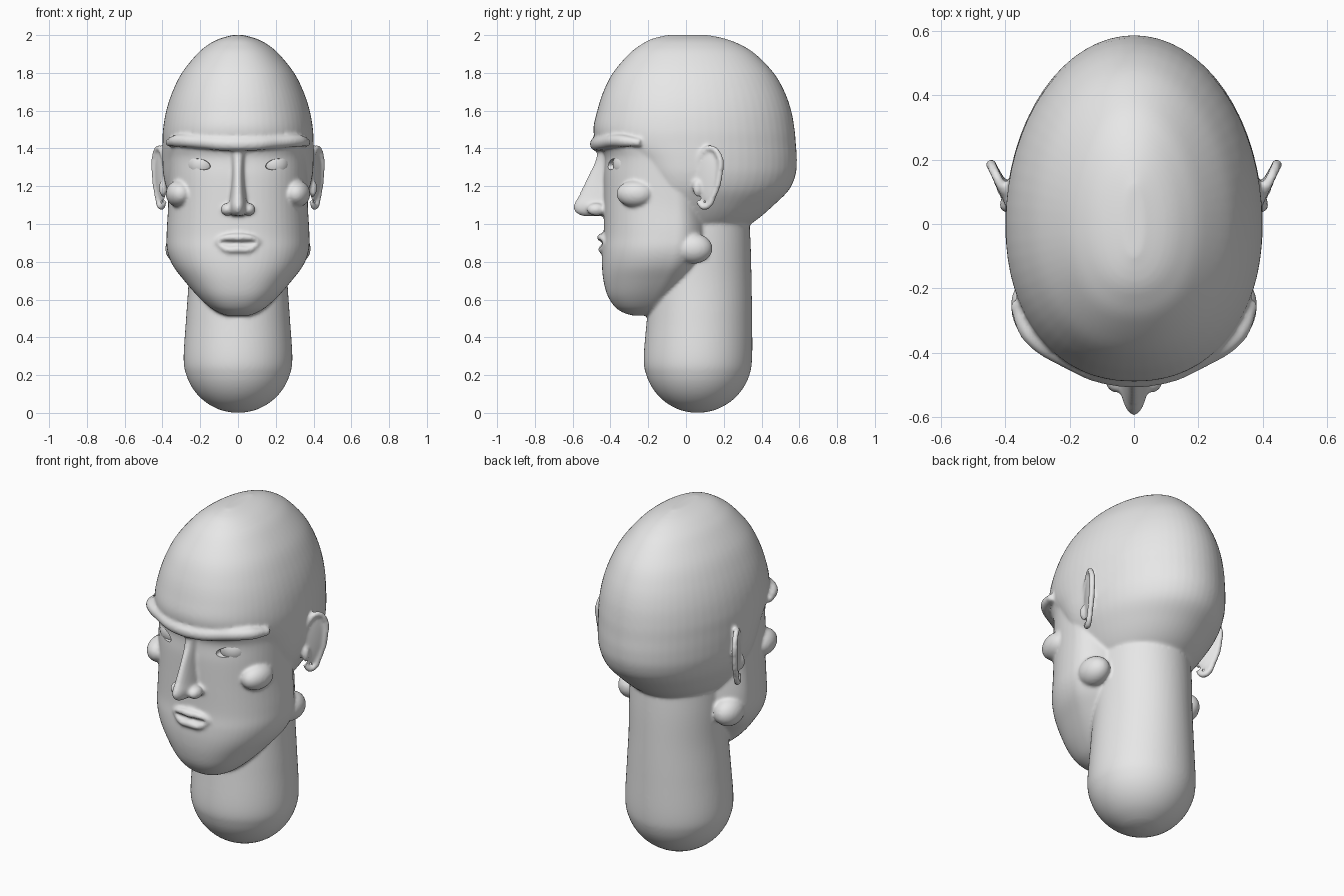
import bpy, bmesh, math
from mathutils import Matrix, Vector

cube = bpy.data.objects.get("Cube")
if cube:
    bpy.data.objects.remove(cube, do_unlink=True)

grey = bpy.data.materials.new("plain_grey")
grey.use_nodes = True
grey.diffuse_color = (0.8, 0.8, 0.8, 1)
grey.node_tree.nodes["Principled BSDF"].inputs["Base Color"].default_value = (0.8, 0.8, 0.8, 1)


def catmull(rows, steps=6):
    """Smoothly resample a list of rows."""
    out = []
    for i in range(len(rows) - 1):
        a, b, c, d = rows[max(i - 1, 0)], rows[i], rows[i + 1], rows[min(i + 2, len(rows) - 1)]
        for s in range(steps):
            t = s / steps
            out.append([q + 0.5 * t * (r - p + t * (2*p - 5*q + 4*r - e + t * (3*(q - r) + e - p)))
                        for p, q, r, e in zip(a, b, c, d)])
    return out + [rows[-1]]


def loft(bm, rows, power=2.2, count=64):
    """Stack rings of (height, half width, front y, middle y, back y)."""
    rings = []
    for z, w, front, mid, back in catmull(rows):
        ring = []
        for k in range(count):
            a = math.tau * k / count
            c, s = math.cos(a), math.sin(a)
            p = 2 / power if s < 0 else 1
            reach = mid - front if s < 0 else back - mid
            x = math.copysign(abs(c) ** p, c) * w
            y = mid + math.copysign(abs(s) ** p, s) * reach
            ring.append(bm.verts.new((x, y, z)))
        rings.append(ring)
    for low, high in zip(rings, rings[1:]):
        for k in range(count):
            n = (k + 1) % count
            bm.faces.new((low[k], low[n], high[n], high[k]))
    bm.faces.new(rings[0][::-1])
    bm.faces.new(rings[-1])


def blob(bm, centre, scale, turn=0, tilt=0):
    m = (Matrix.Translation(centre) @ Matrix.Rotation(turn, 4, 'Z')
         @ Matrix.Rotation(tilt, 4, 'Y') @ Matrix.Diagonal((*scale, 1)))
    bmesh.ops.create_uvsphere(bm, u_segments=32, v_segments=20, radius=1, matrix=m)


def tube(bm, points):
    """Tapered tube through points of (x, y, z, radius)."""
    cu = bpy.data.curves.new("path", 'CURVE')
    cu.dimensions, cu.bevel_depth, cu.use_fill_caps = '3D', 1, True
    sp = cu.splines.new('BEZIER')
    sp.bezier_points.add(len(points) - 1)
    for bp, (x, y, z, r) in zip(sp.bezier_points, points):
        bp.co, bp.radius = (x, y, z), r
        bp.handle_left_type = bp.handle_right_type = 'AUTO'
    ob = bpy.data.objects.new("path", cu)
    bpy.context.collection.objects.link(ob)
    me = bpy.data.meshes.new_from_object(ob.evaluated_get(bpy.context.evaluated_depsgraph_get()))
    bm.from_mesh(me)
    bpy.data.objects.remove(ob)
    bpy.data.meshes.remove(me)


def make_object(name, bm):
    bmesh.ops.recalc_face_normals(bm, faces=bm.faces)
    me = bpy.data.meshes.new(name)
    bm.to_mesh(me)
    bm.free()
    me.materials.append(grey)
    ob = bpy.data.objects.new(name, me)
    bpy.context.collection.objects.link(ob)
    return ob


def smooth(ob):
    bpy.ops.object.select_all(action='DESELECT')
    ob.select_set(True)
    bpy.context.view_layer.objects.active = ob
    bpy.ops.object.shade_smooth_by_angle(angle=math.radians(45))


bm = bmesh.new()

# Cranium
loft(bm, [(0.97, .24, -.10, 0, .30), (1.03, .29, -.15, 0, .385), (1.10, .335, -.20, 0, .465),
          (1.18, .375, -.25, 0, .545), (1.26, .395, -.30, 0, .58), (1.34, .40, -.37, 0, .587),
          (1.42, .40, -.465, 0, .582), (1.50, .397, -.49, 0, .575), (1.60, .38, -.47, 0, .557),
          (1.70, .347, -.438, 0, .522), (1.80, .297, -.387, 0, .464), (1.90, .217, -.302, 0, .367),
          (1.95, .157, -.237, 0, .287), (1.98, .10, -.18, 0, .21), (2.0, .03, -.10, 0, .12)])

# Face and jaw
loft(bm, [(.515, .06, -.28, -.24, -.18), (.53, .10, -.33, -.20, -.10), (.56, .15, -.375, -.20, -.05),
          (.62, .215, -.415, -.17, 0), (.70, .285, -.437, -.12, .05), (.78, .345, -.445, -.08, .10),
          (.86, .375, -.443, -.06, .14), (.95, .378, -.435, -.05, .14), (1.10, .37, -.435, -.05, .13),
          (1.25, .37, -.435, -.05, .13), (1.35, .372, -.43, -.05, .13), (1.42, .375, -.45, -.05, .12),
          (1.50, .35, -.43, -.05, .10), (1.58, .28, -.35, -.05, .10)], power=2.35)

# Neck with a rounded base
base = [(.29 * (1 - math.cos(a)), .288 * math.sin(a), .06 - .284 * math.sin(a), .06,
         .06 + .29 * math.sin(a)) for a in (.1, .35, .65, .95, 1.25, math.pi / 2)]
loft(bm, base + [(.50, .275, -.207, .06, .35), (.70, .262, -.19, .06, .347),
                 (.90, .26, -.17, .06, .342), (1.10, .25, -.15, .06, .33)], power=2)

# Nose
loft(bm, [(1.043, .028, -.555, -.43, -.36), (1.065, .045, -.588, -.43, -.36),
          (1.10, .050, -.594, -.43, -.36), (1.15, .042, -.568, -.43, -.36),
          (1.25, .032, -.520, -.42, -.36), (1.34, .034, -.478, -.41, -.36),
          (1.41, .05, -.47, -.41, -.36)], power=2)

# Brow ridge
half_brow = [(.37, -.24, 1.43, .02), (.32, -.34, 1.44, .033), (.20, -.417, 1.435, .036),
             (.08, -.463, 1.425, .038)]
tube(bm, half_brow + [(-x, y, z, r) for x, y, z, r in reversed(half_brow)])

# Lips
for z, y, r in ((.928, -.450, .021), (.866, -.446, .020)):
    tube(bm, [(-.118, -.428, .907, .009), (-.06, y + .004, z, r * .85), (0, y, z, r),
              (.06, y + .004, z, r * .85), (.118, -.428, .907, .009)])

for s in (-1, 1):
    # Nostril wings, cheekbones and jaw corners
    blob(bm, (s * .058, -.475, 1.077), (.034, .05, .034))
    blob(bm, (s * .315, -.27, 1.16), (.066, .10, .07), s * -.2)
    blob(bm, (s * .31, .04, .87), (.075, .10, .08))
    # Ear: thin shell, outer rim and small front flap
    blob(bm, (s * .408, .115, 1.25), (.016, .075, .14), s * -.42)
    tube(bm, [(s * (.388 + (y - .06) * .45), y, z, r) for y, z, r in
              ((.06, 1.30, .010), (.085, 1.37, .015), (.13, 1.402, .016), (.175, 1.36, .017),
               (.178, 1.26, .017), (.15, 1.16, .016), (.10, 1.09, .018), (.06, 1.12, .013))])
    blob(bm, (s * .398, .06, 1.19), (.02, .025, .045))

head = make_object("head", bm)

# Blend the parts into one skin
remesh = head.modifiers.new("blend", 'REMESH')
remesh.mode, remesh.voxel_size = 'VOXEL', 0.009
relax = head.modifiers.new("relax", 'SMOOTH')
relax.factor, relax.iterations = 0.5, 7

# Almond eye openings
bm = bmesh.new()
for s in (-1, 1):
    blob(bm, (s * .20, -.40, 1.317), (.056, .07, .027), 0, s * -.27)
cutter = make_object("eye_opening_cutter", bm)
cutter.hide_render = True
cutter.hide_viewport = True
cut = head.modifiers.new("eye_openings", 'BOOLEAN')
cut.operation, cut.solver, cut.object = 'DIFFERENCE', 'EXACT', cutter

# Bake the skin so smooth shading can follow its edges
graph = bpy.context.evaluated_depsgraph_get()
skin = bpy.data.meshes.new_from_object(head.evaluated_get(graph))
head.modifiers.clear()
head.data = skin
skin.materials.clear()
skin.materials.append(grey)
skin.polygons.foreach_set("material_index", [0] * len(skin.polygons))
bpy.data.objects.remove(cutter)
smooth(head)

# Eyeballs
for s, side in ((1, "left"), (-1, "right")):
    bm = bmesh.new()
    blob(bm, (s * .19, -.303, 1.316), (.085, .085, .085))
    smooth(make_object(side + "_eyeball", bm))
